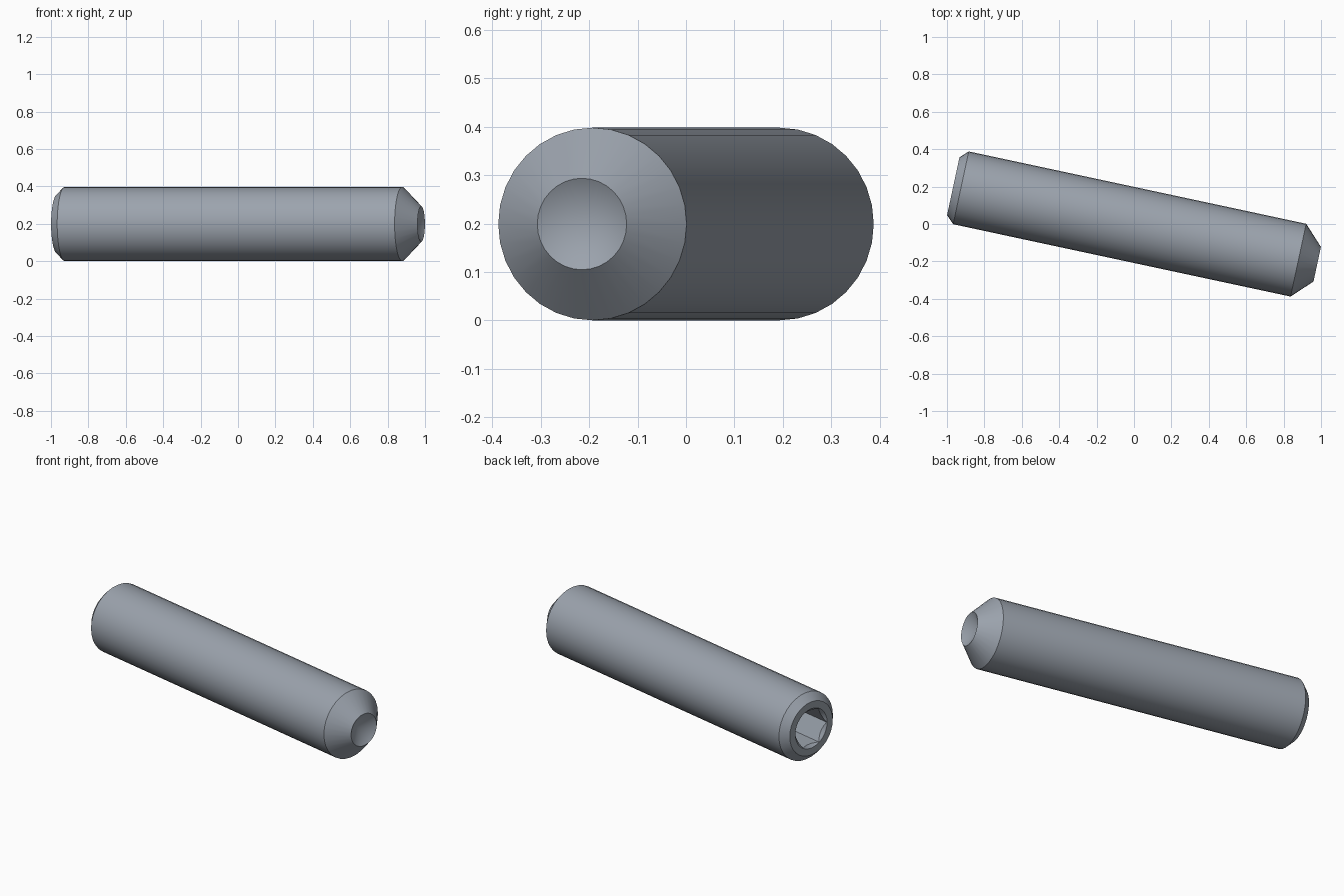
import bpy
import bmesh
from math import sin, cos, pi, radians
from mathutils import Matrix, Vector

SIDES = 32
HALF = 0.995      # half length along the axis
R = 0.199         # shank radius
SOCKET = 0.115    # hexagon corner radius

cube = bpy.data.objects.get("Cube")
if cube:
    bpy.data.objects.remove(cube, do_unlink=True)

steel = bpy.data.materials.new("grey steel")
steel.use_nodes = True
colour = (0.33, 0.366, 0.418, 1)
steel.diffuse_color = colour
steel.node_tree.nodes["Principled BSDF"].inputs["Base Color"].default_value = colour


def lathe(name, profile, sides):
    """Revolve (position, radius) points about X; zero radius makes an apex."""
    bm = bmesh.new()
    rings = []
    for x, r in profile:
        count = sides if r else 1
        rings.append([bm.verts.new((x, r * cos(2 * pi * i / sides), r * sin(2 * pi * i / sides)))
                      for i in range(count)])
    for a, b in zip(rings, rings[1:]):
        for i in range(sides):
            j = (i + 1) % sides
            if len(b) == 1:
                bm.faces.new((a[i], a[j], b[0]))
            else:
                bm.faces.new((a[i], a[j], b[j], b[i]))
    # Flat caps on any open end
    for ring in (rings[0], rings[-1]):
        if len(ring) > 1:
            bm.faces.new(ring)
    bmesh.ops.recalc_face_normals(bm, faces=bm.faces)
    mesh = bpy.data.meshes.new(name)
    bm.to_mesh(mesh)
    bm.free()
    mesh.materials.append(steel)
    obj = bpy.data.objects.new(name, mesh)
    bpy.context.collection.objects.link(obj)
    return obj


# Shank: chamfered drive end, long cylinder, tapered point with hollow cup
screw = lathe("set_screw", [
    (-HALF, 0.158), (-HALF + 0.042, R),
    (HALF - 0.103, R), (HALF, 0.0945),
    (HALF - 0.055, 0)], SIDES)

# Hexagonal drive socket and its conical lead-in
hexagon = lathe("socket_cutter", [(-HALF - 0.1, SOCKET), (-HALF + 0.26, SOCKET)], 6)
lead_in = lathe("lead_in_cutter", [(-HALF - 0.01, 0.127), (-HALF + 0.03, 0.087)], SIDES)
for cutter in (hexagon, lead_in):
    cut = screw.modifiers.new(cutter.name, "BOOLEAN")
    cut.operation = "DIFFERENCE"
    cut.solver = "EXACT"
    cut.object = cutter
    cutter.hide_render = True

bpy.ops.object.select_all(action="DESELECT")
screw.select_set(True)
bpy.context.view_layer.objects.active = screw
for mod in list(screw.modifiers):
    bpy.ops.object.modifier_apply(modifier=mod.name)
for cutter in (hexagon, lead_in):
    bpy.data.objects.remove(cutter, do_unlink=True)

# Lay the screw at its slant, centred and resting on the ground
screw.data.transform(Matrix.Rotation(radians(-12.1), 4, "Z"))
corners = [[v.co[k] for v in screw.data.vertices] for k in range(3)]
shift = Vector((-(min(corners[0]) + max(corners[0])) / 2,
                -(min(corners[1]) + max(corners[1])) / 2,
                -min(corners[2])))
screw.data.transform(Matrix.Translation(shift))
bpy.ops.object.shade_smooth_by_angle(angle=radians(30))
